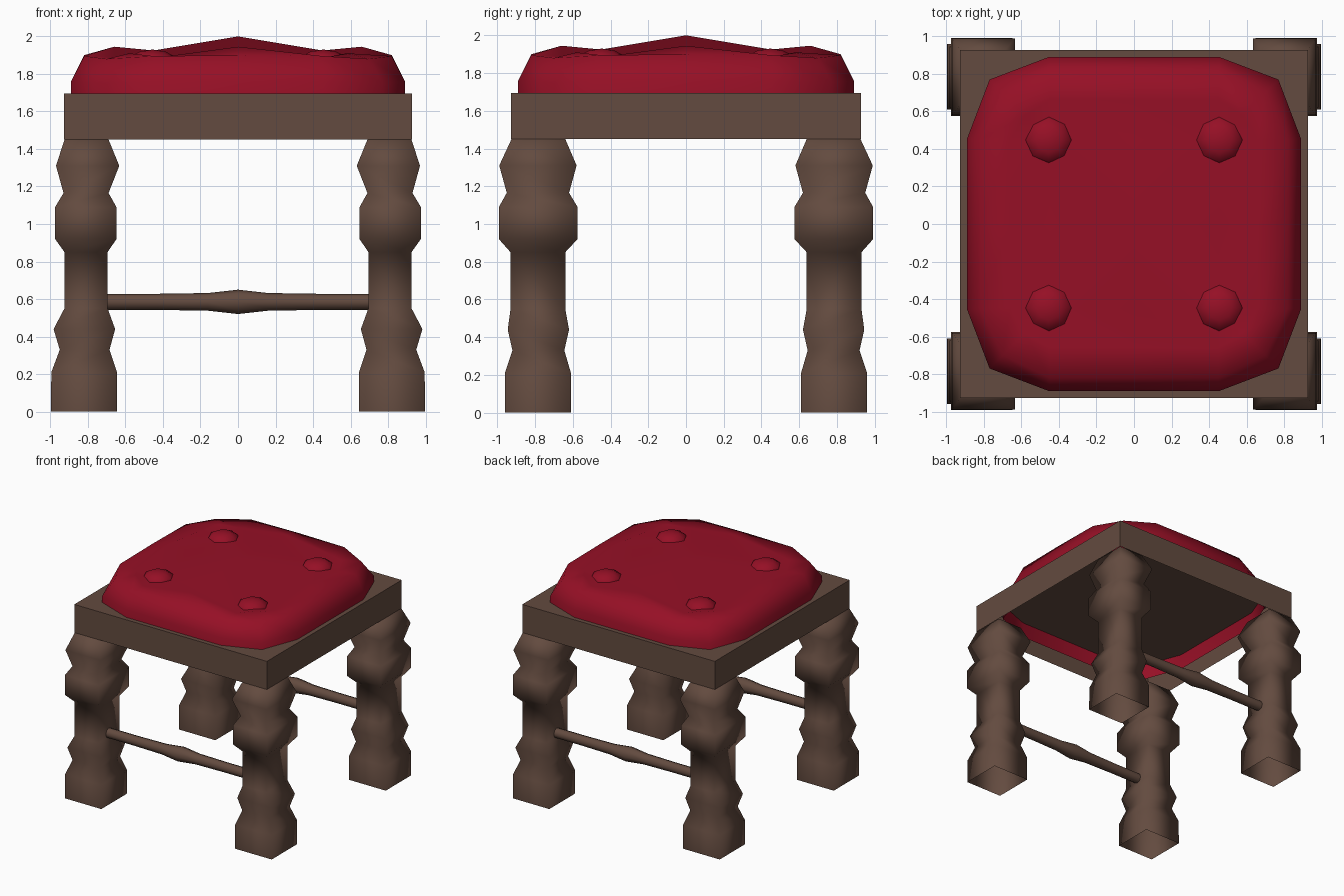
import bpy, bmesh, math

if "Cube" in bpy.data.objects:
    bpy.data.objects.remove(bpy.data.objects["Cube"])


def material(name, rgb):
    m = bpy.data.materials.new(name)
    m.diffuse_color = (*rgb, 1)
    m.use_nodes = True
    m.node_tree.nodes["Principled BSDF"].inputs["Base Color"].default_value = m.diffuse_color
    return m


wood = material("dark wood", (0.125, 0.070, 0.050))
velvet = material("red velvet", (0.305, 0.005, 0.019))


def finish(name, bm, mat, smooth=True, normals=True):
    bmesh.ops.remove_doubles(bm, verts=bm.verts, dist=0.0005)
    if normals:
        bmesh.ops.recalc_face_normals(bm, faces=bm.faces)
    for f in bm.faces:
        f.smooth = smooth
    me = bpy.data.meshes.new(name)
    bm.to_mesh(me)
    bm.free()
    me.materials.append(mat)
    ob = bpy.data.objects.new(name, me)
    bpy.context.collection.objects.link(ob)
    return ob


def loft(bm, rings):
    """Skin a list of closed rings; returns the rings of verts."""
    vr = [[bm.verts.new(p) for p in r] for r in rings]
    for a, b in zip(vr, vr[1:]):
        n = len(a)
        for i in range(n):
            j = (i + 1) % n
            bm.faces.new((a[i], a[j], b[j], b[i]))
    return vr


# Turned legs: square rings (z, inner x, outer x, inner y, outer y)
LEG = [
    (0.00, 0.645, 0.997, 0.61, 0.96),
    (0.21, 0.645, 0.995, 0.61, 0.96),
    (0.33, 0.685, 0.95, 0.645, 0.92),
    (0.44, 0.655, 0.983, 0.62, 0.945),
    (0.55, 0.695, 0.925, 0.64, 0.93),
    (0.85, 0.695, 0.925, 0.64, 0.93),
    (0.92, 0.648, 0.975, 0.575, 0.992),
    (1.09, 0.648, 0.975, 0.575, 0.992),
    (1.165, 0.69, 0.93, 0.62, 0.95),
    (1.31, 0.633, 0.97, 0.58, 0.99),
    (1.45, 0.69, 0.925, 0.64, 0.925),
]
for sx, nx in ((-1, "left"), (1, "right")):
    for sy, ny in ((-1, "front"), (1, "back")):
        bm = bmesh.new()
        vr = loft(bm, [[(sx * a, sy * c, z), (sx * b, sy * c, z),
                        (sx * b, sy * d, z), (sx * a, sy * d, z)]
                       for z, a, b, c, d in LEG])
        bm.faces.new(vr[-1])
        finish(f"{ny}_{nx}_leg", bm, wood)

# Stretcher rails between the legs, swollen in the middle
RAIL = [(-0.71, 0.043), (-0.43, 0.043), (-0.16, 0.047), (0, 0.065),
        (0.16, 0.047), (0.43, 0.043), (0.71, 0.043)]
for sy, ny in ((-1, "front"), (1, "back")):
    bm = bmesh.new()
    loft(bm, [[(x, sy * 0.785 + r * math.cos(k * math.pi / 4),
                0.585 + r * math.sin(k * math.pi / 4)) for k in range(8)]
              for x, r in RAIL])
    finish(f"{ny}_rail", bm, wood)

# Seat frame: box open underneath
bm = bmesh.new()
h = 0.928
sq = [(-h, -h), (h, -h), (h, h), (-h, h)]
vr = loft(bm, [[(x, y, z) for x, y in sq] for z in (1.45, 1.695)])
bm.faces.new(vr[-1])
finish("seat_frame", bm, wood, smooth=False)


# Cushion: rounded-square rings of 16 points, closing on a raised centre
def ring(s, shoulder, corner, z_mid, z_sh, z_cor):
    side = [(0, s, z_mid), (shoulder, s, z_sh), (corner, corner, z_cor), (s, shoulder, z_sh)]
    pts = []
    for _ in range(4):
        pts += side
        side = [(y, -x, z) for x, y, z in side]
    return pts


bm = bmesh.new()
vr = loft(bm, [
    ring(0.89, 0.455, 0.77, 1.56, 1.56, 1.56),
    ring(0.89, 0.455, 0.77, 1.76, 1.76, 1.75),
    ring(0.82, 0.45, 0.70, 1.90, 1.895, 1.88),
    ring(0.66, 0.45, 0.58, 1.945, 1.885, 1.91),
    ring(0.45, 0.45, 0.45, 1.925, 1.865, 1.865),
])
top = bm.verts.new((0, 0, 2.0))
last = vr[-1]
for i in range(16):
    a, b = last[i], last[(i + 1) % 16]
    if (a.co - b.co).length > 0.01:
        bm.faces.new((a, b, top))
finish("cushion", bm, velvet)

# Tufting buttons
for i, (x, y) in enumerate(((-1, -1), (1, -1), (1, 1), (-1, 1))):
    bm = bmesh.new()
    bmesh.ops.create_uvsphere(bm, u_segments=8, v_segments=6, radius=1)
    for v in bm.verts:
        v.co = (x * 0.455 + v.co.x * 0.132, y * 0.447 + v.co.y * 0.132, 1.86 + v.co.z * 0.07)
    finish(f"button_{i + 1}", bm, velvet)
